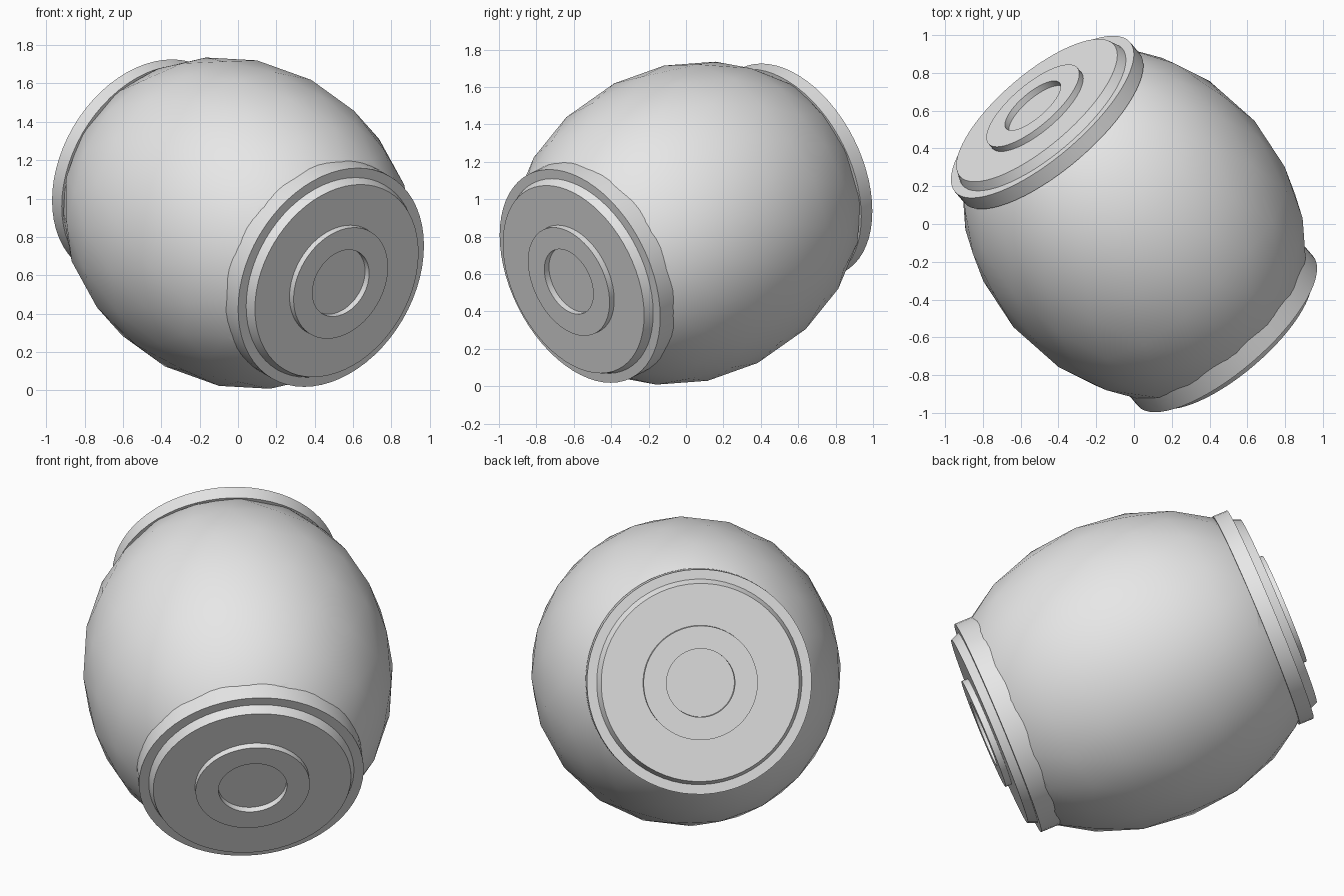
import bpy, bmesh, math
from mathutils import Vector, Matrix

if "Cube" in bpy.data.objects:
    bpy.data.objects.remove(bpy.data.objects["Cube"], do_unlink=True)

grey = bpy.data.materials.new("plain_grey")
grey.use_nodes = True
grey.diffuse_color = (0.8, 0.8, 0.8, 1)
grey.node_tree.nodes["Principled BSDF"].inputs["Base Color"].default_value = (0.8, 0.8, 0.8, 1)

# The barrel lies along a tilted axis, with its front end low
CENTRE = Vector((0, 0, 0.872))
AXIS = Vector((0.608, -0.711, -0.355)).normalized()


def finish(bm, name, direction, angle):
    """Turn local z to the direction, move to the centre and shade."""
    turn = direction.to_track_quat('Z', 'Y').to_matrix().to_4x4()
    bm.transform(Matrix.Translation(CENTRE) @ turn)
    bmesh.ops.recalc_face_normals(bm, faces=bm.faces[:])
    mesh = bpy.data.meshes.new(name)
    bm.to_mesh(mesh)
    bm.free()
    mesh.materials.append(grey)
    obj = bpy.data.objects.new(name, mesh)
    bpy.context.collection.objects.link(obj)
    bpy.ops.object.select_all(action='DESELECT')
    obj.select_set(True)
    bpy.context.view_layer.objects.active = obj
    bpy.ops.object.shade_smooth_by_angle(angle=math.radians(angle))


# Bulging body: a stretched faceted ball with both tips cut off
bm = bmesh.new()
bmesh.ops.create_icosphere(bm, subdivisions=3, radius=1)
bmesh.ops.scale(bm, vec=(0.84, 0.84, 1.035), verts=bm.verts[:])
for side in (-1, 1):
    cut = bmesh.ops.bisect_plane(
        bm, geom=bm.verts[:] + bm.edges[:] + bm.faces[:],
        plane_co=(0, 0, side * 0.76), plane_no=(0, 0, side), clear_outer=True)
    rim = [e for e in cut["geom_cut"] if isinstance(e, bmesh.types.BMEdge)]
    bmesh.ops.edgeloop_fill(bm, edges=rim)
finish(bm, "body", AXIS, 40)


def end_cap(name, direction, back):
    """Flange, tapered step and raised ring, turned from one profile."""
    profile = [(0, back), (0.61, back), (0.61, 0.798), (0.557, 0.798),
               (0.537, 0.847), (0.31, 0.847), (0.31, 0.882),
               (0.186, 0.882), (0.186, 0.847), (0, 0.847)]
    bm = bmesh.new()
    verts = [bm.verts.new((r, 0, h)) for r, h in profile]
    edges = [bm.edges.new(pair) for pair in zip(verts, verts[1:])]
    bmesh.ops.spin(bm, geom=verts + edges, cent=(0, 0, 0), axis=(0, 0, 1),
                   angle=math.tau, steps=64, use_merge=True)
    bmesh.ops.remove_doubles(bm, verts=bm.verts[:], dist=0.0001)
    finish(bm, name, direction, 30)


end_cap("front_cap", AXIS, 0.66)
end_cap("back_cap", -AXIS, 0.715)
